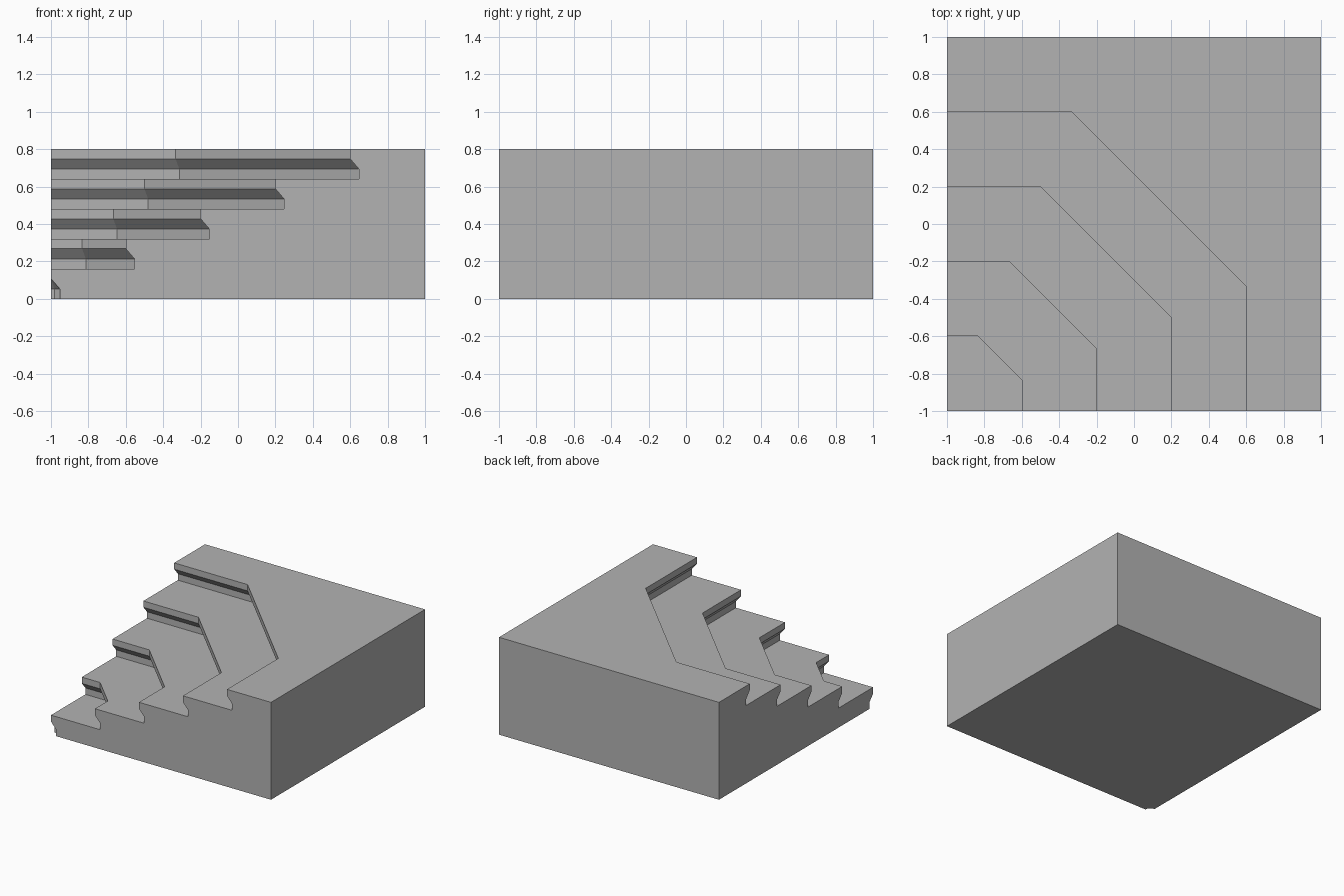
import bpy
import bmesh

default = bpy.data.objects.get("Cube")
if default:
    bpy.data.objects.remove(default)

STEPS, RISE, RUN, INSET = 5, 0.16, 0.4, 0.047

# Stone material
stone = bpy.data.materials.new("stone_grey")
stone.use_nodes = True
colour = (0.45, 0.45, 0.45, 1)
stone.diffuse_color = colour
stone.node_tree.nodes["Principled BSDF"].inputs["Base Color"].default_value = colour


def step_line(k, inset):
    """Edge of one step in plan: straight, diagonal, straight."""
    n = -1 + RUN * k + inset
    c = -1 + RUN * k / 2.4 + inset * (2 ** 0.5 - 1)
    # The diagonal keeps the same distance from the nosing as the straight runs
    return [(-1, n), (c, n), (n, c), (n, -1)]


bm = bmesh.new()

# Riser, sloped underside and nosing of every step, from the ground up
rows = []
for k in range(STEPS):
    for height, inset in ((0, INSET), (0.053, INSET), (0.108, 0), (RISE, 0)):
        z = k * RISE + height
        rows.append([bm.verts.new((x, y, z)) for x, y in step_line(k, inset)])

for low, high in zip(rows, rows[1:]):
    for i in range(3):
        bm.faces.new((low[i], low[i + 1], high[i + 1], high[i]))

# Plain block behind the steps
top = STEPS * RISE
corners = [(-1, 1), (1, 1), (1, -1)]
base = [bm.verts.new((x, y, 0)) for x, y in corners]
roof = [bm.verts.new((x, y, top)) for x, y in corners]
bm.faces.new(rows[0] + base[::-1])
bm.faces.new(rows[-1] + roof[::-1])
bm.faces.new((base[0], base[1], roof[1], roof[0]))
bm.faces.new((base[1], base[2], roof[2], roof[1]))

# Stepped end walls
bm.faces.new([r[0] for r in rows] + [roof[0], base[0]])
bm.faces.new([r[-1] for r in rows] + [roof[2], base[2]])

# The lowest nosing closes to a single corner
bmesh.ops.remove_doubles(bm, verts=bm.verts[:], dist=0.0005)
bmesh.ops.recalc_face_normals(bm, faces=bm.faces[:])

mesh = bpy.data.meshes.new("corner_stairs")
bm.to_mesh(mesh)
bm.free()
mesh.materials.append(stone)
stairs = bpy.data.objects.new("corner_stairs", mesh)
bpy.context.collection.objects.link(stairs)
